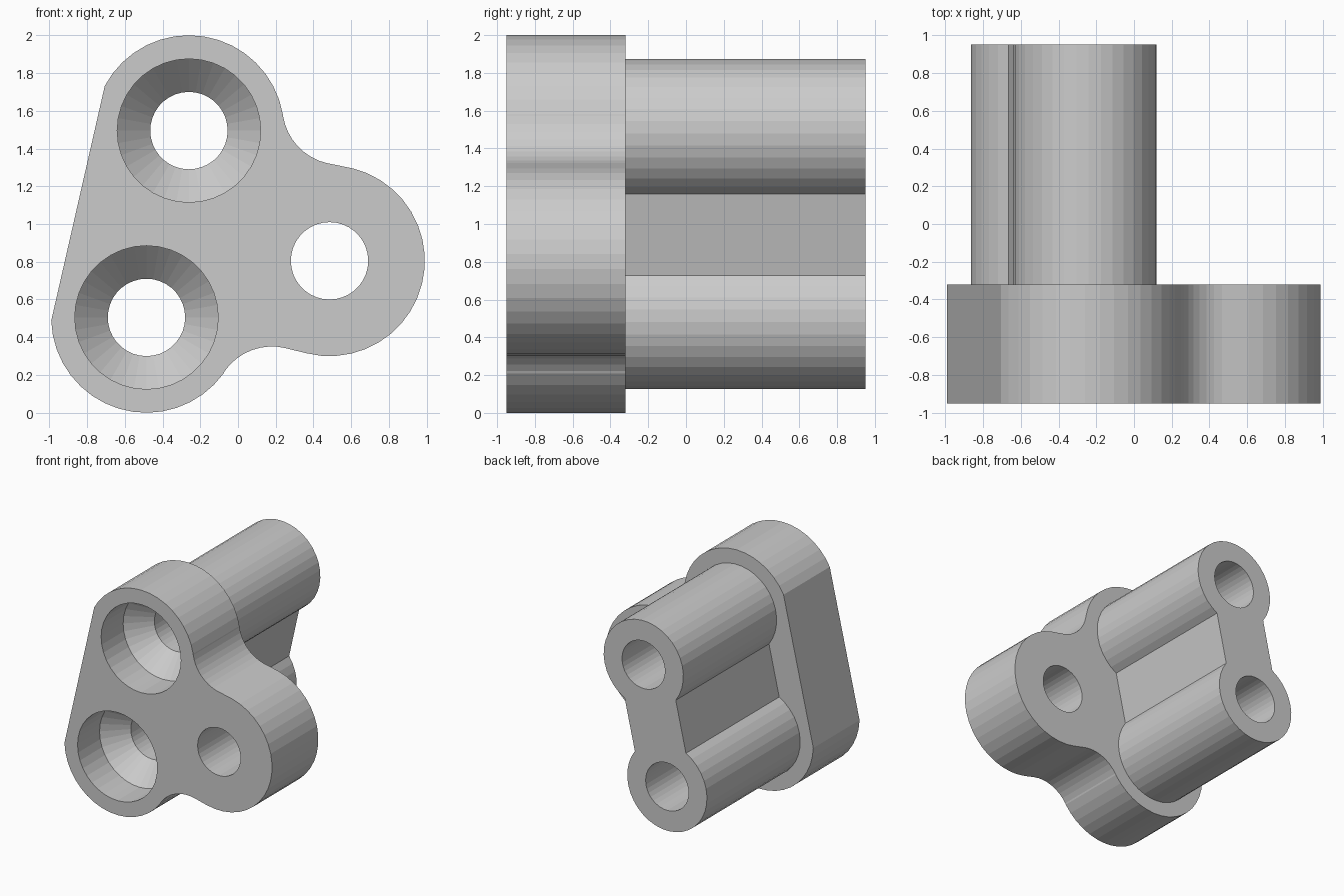
import bpy, bmesh
from math import sin, cos, radians

if "Cube" in bpy.data.objects:
    bpy.data.objects.remove(bpy.data.objects["Cube"])

FRONT, STEP, BACK = -0.95, -0.32, 0.95
SINK_START, SINK_END = -0.65, -0.475
TOP, LOW, SIDE = (-0.26, 1.495), (-0.485, 0.505), (0.485, 0.805)
R_PLATE, R_BOSS, R_HOLE, R_FILLET = 0.505, 0.38, 0.205, 0.306

bm = bmesh.new()


def arc(c, r, a0, a1, n):
    angles = [radians(a0 + (a1 - a0) * i / n) for i in range(n + 1)]
    return [(c[0] + r * cos(a), c[1] + r * sin(a)) for a in angles]


def circle(c, r, n=36):
    return arc(c, r, 0, 360, n)[:-1]


def ring(points, y):
    verts = [bm.verts.new((x, y, z)) for x, z in points]
    return verts, [bm.edges.new((v, verts[(i + 1) % len(verts)])) for i, v in enumerate(verts)]


def wall(a, b):
    n = len(a[0])
    for i in range(n):
        j = (i + 1) % n
        bm.faces.new((a[0][i], a[0][j], b[0][j], b[0][i]))


def cap(*rings):
    bmesh.ops.triangle_fill(bm, edges=[e for r in rings for e in r[1]],
                            use_beauty=True, normal=(0, -1, 0))


# Three-lobed plate outline with concave fillets
plate_outline = (arc(SIDE, R_PLATE, -104, 76, 20)
                 + arc((0.541, 1.62), R_FILLET, 256, 189, 8)
                 + arc(TOP, R_PLATE, 10, 152, 16)
                 + arc(LOW, R_PLATE, 182, 324, 16)
                 + arc((0.18, 0.045), R_FILLET, 145, 76, 8))
# Two round bosses joined by a web
boss_outline = (arc(TOP, R_BOSS, 298.2, 576, 28)
                + arc(LOW, R_BOSS, 118.2, 396, 28))

# Outer walls
plate_front, plate_back = ring(plate_outline, FRONT), ring(plate_outline, STEP)
boss_root, boss_end = ring(boss_outline, STEP), ring(boss_outline, BACK)
wall(plate_front, plate_back)
wall(boss_root, boss_end)

# Plain hole through the side lobe
hole_front, hole_back = [ring(circle(SIDE, R_HOLE), y) for y in (FRONT, STEP)]
wall(hole_front, hole_back)

# Counterbored and countersunk holes through the bosses
mouths, exits = [], []
for c in (TOP, LOW):
    steps = [ring(circle(c, r), y) for r, y in ((R_BOSS, FRONT), (R_BOSS, SINK_START),
                                                (R_HOLE, SINK_END), (R_HOLE, BACK))]
    for a, b in zip(steps, steps[1:]):
        wall(a, b)
    mouths.append(steps[0])
    exits.append(steps[-1])

# Flat faces
cap(plate_front, hole_front, *mouths)
cap(plate_back, hole_back, boss_root)
cap(boss_end, *exits)

bmesh.ops.recalc_face_normals(bm, faces=bm.faces[:])
mesh = bpy.data.meshes.new("bracket")
bm.to_mesh(mesh)
bm.free()
bpy.context.collection.objects.link(bpy.data.objects.new("mounting_bracket", mesh))
